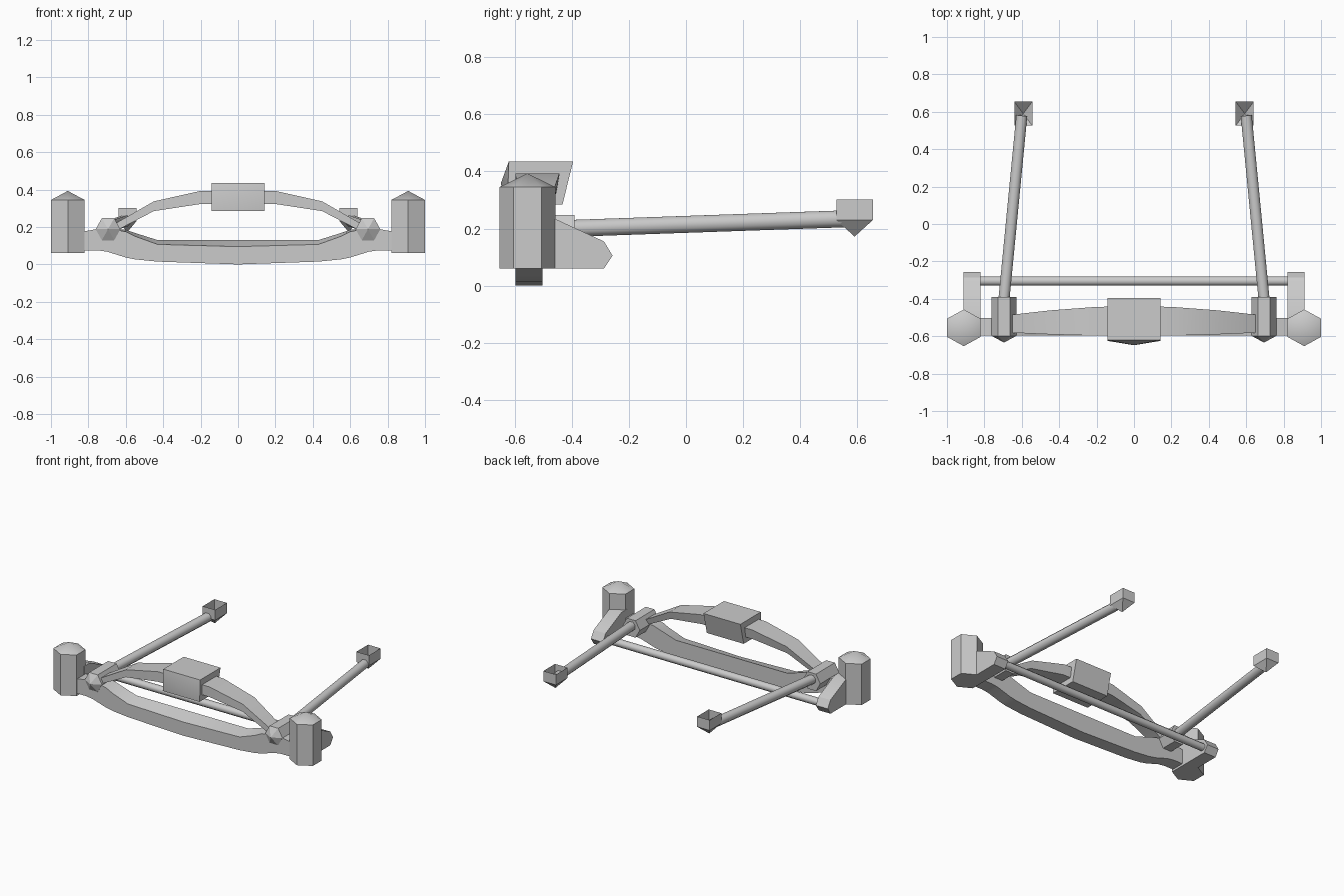
import bpy, math
from mathutils import Vector

if "Cube" in bpy.data.objects:
    bpy.data.objects.remove(bpy.data.objects["Cube"])


def make(name, verts, faces, angle=35):
    me = bpy.data.meshes.new(name)
    me.from_pydata([tuple(v) for v in verts], [], faces)
    ob = bpy.data.objects.new(name, me)
    bpy.context.collection.objects.link(ob)
    bpy.context.view_layer.objects.active = ob
    ob.select_set(True)
    # make normals consistent
    bpy.ops.object.mode_set(mode='EDIT')
    bpy.ops.mesh.select_all(action='SELECT')
    bpy.ops.mesh.normals_make_consistent(inside=False)
    bpy.ops.object.mode_set(mode='OBJECT')
    bpy.ops.object.shade_smooth_by_angle(angle=math.radians(angle))
    ob.select_set(False)
    return ob


def loft(name, rings, tip=None, open_end=False, angle=35):
    """Skin matching rings; the first end gets a flat cap or a pointed tip."""
    n = len(rings[0])
    verts = [v for r in rings for v in r]
    faces = []
    for i in range(len(rings) - 1):
        for j in range(n):
            k = (j + 1) % n
            faces.append((i*n + j, i*n + k, (i+1)*n + k, (i+1)*n + j))
    if tip:
        verts.append(tip)
        faces += [(j, (j + 1) % n, len(verts) - 1) for j in range(n)]
    else:
        faces.append(tuple(range(n)))
    if not open_end:
        faces.append(tuple(range((len(rings) - 1)*n, len(rings)*n)))
    return make(name, verts, faces, angle)


def rod(name, a, b, r, n=8):
    a, b = Vector(a), Vector(b)
    q = (b - a).to_track_quat('Z', 'Y')
    ring = [Vector((r*math.cos(t), r*math.sin(t), 0))
            for t in ((i + .5)*2*math.pi/n for i in range(n))]
    return loft(name, [[p + q @ v for v in ring] for p in (a, b)], angle=50)


def mirrored(half):
    return [(-s[0],) + s[1:] for s in half] + [s for s in reversed(half) if s[0]] if half[-1][0] == 0 else half


# dropped axle beam: x, bottom, front top, back top
half = [(.83, .075, .175, .175), (.75, .075, .19, .19), (.70, .068, .195, .195),
        (.60, .037, .175, .185), (.55, .027, .15, .168), (.43, .015, .107, .13), (0, .0, .095, .13)]
stations = [(-s[0],) + s[1:] for s in half] + half[-2::-1]
loft("axle_beam", [[(x, -.597, b), (x, -.503, b), (x, -.503, bt), (x, -.597, ft)]
                   for x, b, ft, bt in stations])

# arched leaf spring: x, bottom, top, front y, back y
half = [(.68, .165, .205, -.58, -.488), (.45, .285, .337, -.59, -.462),
        (.20, .323, .393, -.597, -.443), (0, .325, .395, -.597, -.44)]
stations = [(-s[0],) + s[1:] for s in half] + half[-2::-1]
loft("leaf_spring", [[(x, f, b), (x, k - .012, b), (x, k, t), (x, f, t)]
                     for x, b, t, f, k in stations])

# spring clamp block with a slightly pointed front
loft("spring_clamp",
     [[(-.142, yb, .285), (.142, yb, .285), (.142, yt, .435), (-.142, yt, .435)]
      for yb, yt in ((-.625, -.62), (-.432, -.395))], tip=(0, -.648, .358))

# tie rod
rod("tie_rod", (-.84, -.305, .107), (.84, -.305, .107), .026)

for s, side in ((-1, "left"), (1, "right")):
    # hexagonal kingpin with shallow pointed top
    hexa = [(s*.91 + .103*math.sin(i*math.pi/3), -.555 + .098*math.cos(i*math.pi/3))
            for i in range(6)]
    loft(side + "_kingpin", [[(x, y, z) for x, y in hexa] for z in (.345, .06)],
         tip=(s*.91, -.555, .393), angle=30)

    # steering arm plate
    prof = [(-.52, .06), (-.287, .06), (-.257, .105), (-.287, .155), (-.46, .235), (-.52, .235)]
    loft(side + "_steering_arm", [[(s*x, y, z) for y, z in prof] for x in (.82, .912)], angle=30)

    # hexagonal spring eye with pointed front
    hexa = [(s*.695 + .066*math.cos(i*math.pi/3), .188 + .068*math.sin(i*math.pi/3))
            for i in range(6)]
    loft(side + "_spring_eye", [[(x, y, z) for x, z in hexa] for y in (-.598, -.39)],
         tip=(s*.695, -.634, .188), angle=30)

    # radius arm
    rod(side + "_radius_arm", (s*.697, -.42, .2), (s*.6, .58, .235), .032)

    # rear socket, open at the top with a pointed base
    loft(side + "_rear_socket",
         [[(s*.592 + dx, .59 + dy, z) for dx, dy in
           ((-.048, -.064), (.048, -.064), (.048, .064), (-.048, .064))]
          for z in (.23, .302)], tip=(s*.592, .59, .172), open_end=True, angle=30)
